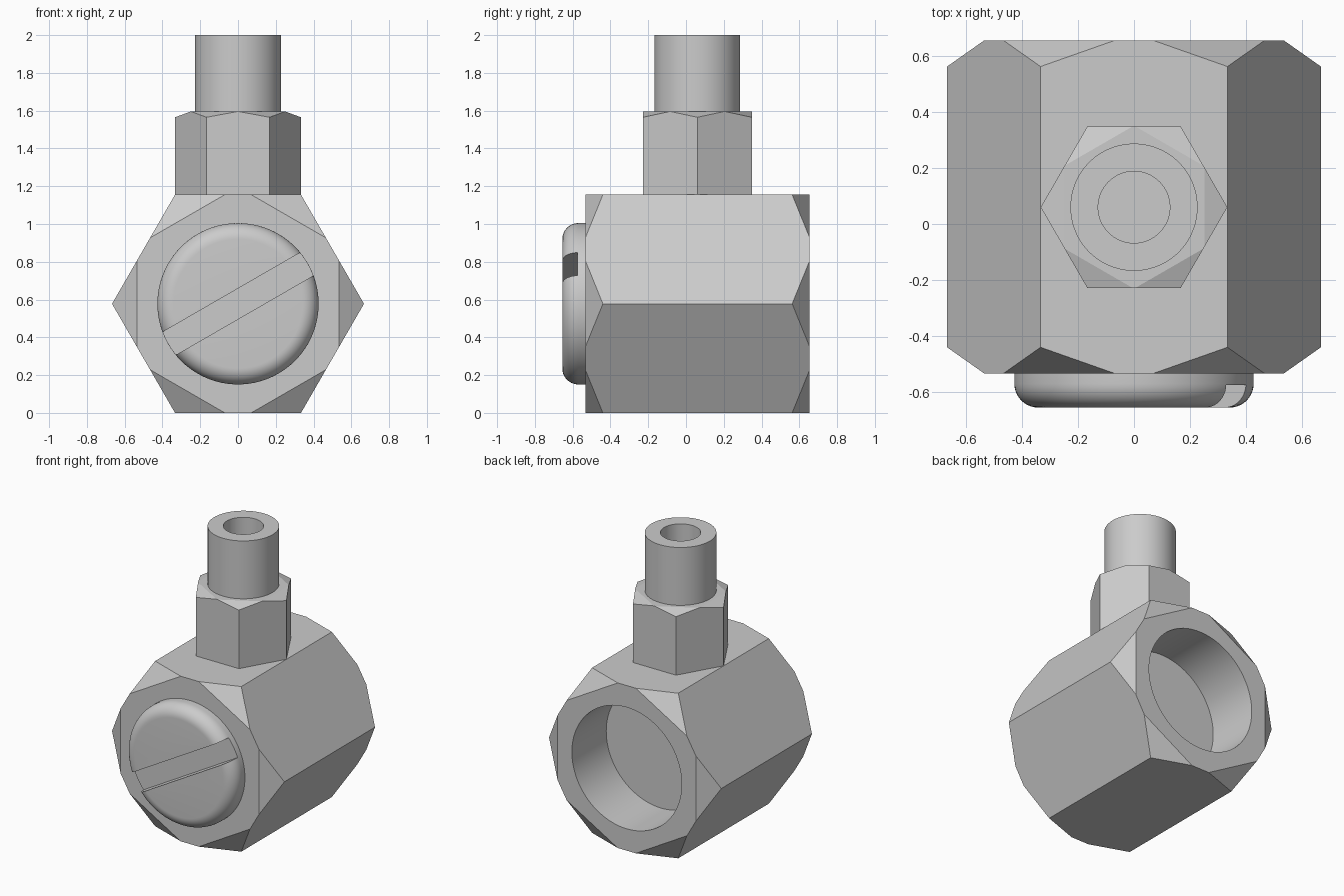
import bpy, bmesh
from math import pi, radians, sin, cos
from mathutils import Matrix, Vector

default = bpy.data.objects.get("Cube")
if default:
    bpy.data.objects.remove(default, do_unlink=True)

steel = bpy.data.materials.new("steel_grey")
steel.use_nodes = True
GREY = (0.6, 0.6, 0.6, 1)
steel.diffuse_color = GREY
steel.node_tree.nodes["Principled BSDF"].inputs["Base Color"].default_value = GREY

R = 0.667                          # hexagon corner radius of the body
AXIS_Z = R * cos(pi / 6)           # height of the body axis
FRONT, BACK = 0.533, -0.655        # body ends along its own axis
NECK_Y = 0.06
BODY = Matrix.Translation((0, 0, AXIS_Z)) @ Matrix.Rotation(pi / 2, 4, 'X')
NECK = Matrix.Translation((0, NECK_Y, 0))


def finish(bm, name, matrix):
    bmesh.ops.recalc_face_normals(bm, faces=bm.faces[:])
    bm.transform(matrix)
    mesh = bpy.data.meshes.new(name)
    bm.to_mesh(mesh)
    bm.free()
    mesh.materials.append(steel)
    obj = bpy.data.objects.new(name, mesh)
    bpy.context.scene.collection.objects.link(obj)
    return obj


def hex_bar(name, radius, low, high, inset, drop, ends, matrix):
    """Hexagonal bar whose corners are planed off at the given ends."""
    bm = bmesh.new()
    corners = [Vector((cos(k * pi / 3), sin(k * pi / 3), 0)) for k in range(6)]
    base = bm.faces.new([bm.verts.new(c * radius + Vector((0, 0, low))) for c in corners])
    top = bmesh.ops.extrude_face_region(bm, geom=[base], use_keep_orig=True)["geom"]
    bmesh.ops.translate(bm, vec=(0, 0, high - low),
                        verts=[v for v in top if isinstance(v, bmesh.types.BMVert)])
    for end in ends:
        z = high if end > 0 else low
        for c in corners:
            cut = bmesh.ops.bisect_plane(
                bm, geom=bm.verts[:] + bm.edges[:] + bm.faces[:], dist=1e-5,
                plane_co=c * inset + Vector((0, 0, z)),
                plane_no=c * drop + Vector((0, 0, end * (radius - inset))),
                clear_outer=True)["geom_cut"]
            bmesh.ops.edgeloop_fill(bm, edges=[e for e in cut if isinstance(e, bmesh.types.BMEdge)])
    return finish(bm, name, matrix)


def lathe(name, profile, matrix, steps=96):
    bm = bmesh.new()
    verts = [bm.verts.new((r, 0, z)) for r, z in profile]
    edges = [bm.edges.new(pair) for pair in zip(verts, verts[1:])]
    bmesh.ops.spin(bm, geom=verts + edges, cent=(0, 0, 0), axis=(0, 0, 1),
                   angle=2 * pi, steps=steps)
    bmesh.ops.remove_doubles(bm, verts=bm.verts[:], dist=1e-5)
    return finish(bm, name, matrix)


def rod(name, radius, low, high, matrix):
    return lathe(name, [(0, low), (radius, low), (radius, high), (0, high)], matrix)


def carve(obj, *cutters):
    for cutter in cutters:
        mod = obj.modifiers.new("cut", 'BOOLEAN')
        mod.operation, mod.solver, mod.object = 'DIFFERENCE', 'EXACT', cutter
    bpy.context.view_layer.update()
    graph = bpy.context.evaluated_depsgraph_get()
    mesh = bpy.data.meshes.new_from_object(obj.evaluated_get(graph))
    obj.modifiers.clear()
    obj.data = mesh


# Hexagonal body with a seat for the plug in front and a socket behind
body = hex_bar("hex_body", R, BACK, FRONT, 0.535, 0.093, (1, -1), BODY)
seat = rod("seat_cutter", 0.46, 0.4, 0.7, BODY)
socket = rod("socket_cutter", 0.425, BACK - 0.1, BACK + 0.38, BODY)
carve(body, seat, socket)

# Round plug with a flush rim, a rounded edge and a slanted slot
fillet = [(0.342 + 0.085 * cos(a), 0.57 + 0.085 * sin(a))
          for a in (k * pi / 20 for k in range(11))]
plug = lathe("slotted_plug", [(0, 0.4), (0.46, 0.4), (0.46, FRONT), (0.427, FRONT)]
             + fillet + [(0, 0.655)], BODY)
bm = bmesh.new()
bmesh.ops.create_cube(bm, size=1, matrix=Matrix.Rotation(radians(30), 4, 'Z')
                      @ Matrix.Translation((0, 0, 0.675)) @ Matrix.Diagonal((1.2, 0.14, 0.2, 1)))
slot = finish(bm, "slot_cutter", BODY)
carve(plug, slot)

# Hexagonal neck and bored pipe
neck = hex_bar("hex_neck", 0.333, 1.14, 1.595, 0.252, 0.03, (1,), NECK)
pipe = rod("pipe", 0.227, 1.595, 2.0, NECK)
bore = rod("bore_cutter", 0.128, 1.2, 2.1, NECK)
carve(neck, bore)
carve(pipe, bore)

for cutter in (seat, socket, slot, bore):
    bpy.data.objects.remove(cutter, do_unlink=True)

# Smooth round surfaces, crisp edges
for obj in (body, plug, neck, pipe):
    bpy.ops.object.select_all(action='DESELECT')
    obj.select_set(True)
    bpy.context.view_layer.objects.active = obj
    bpy.ops.object.shade_smooth_by_angle(angle=radians(15))
